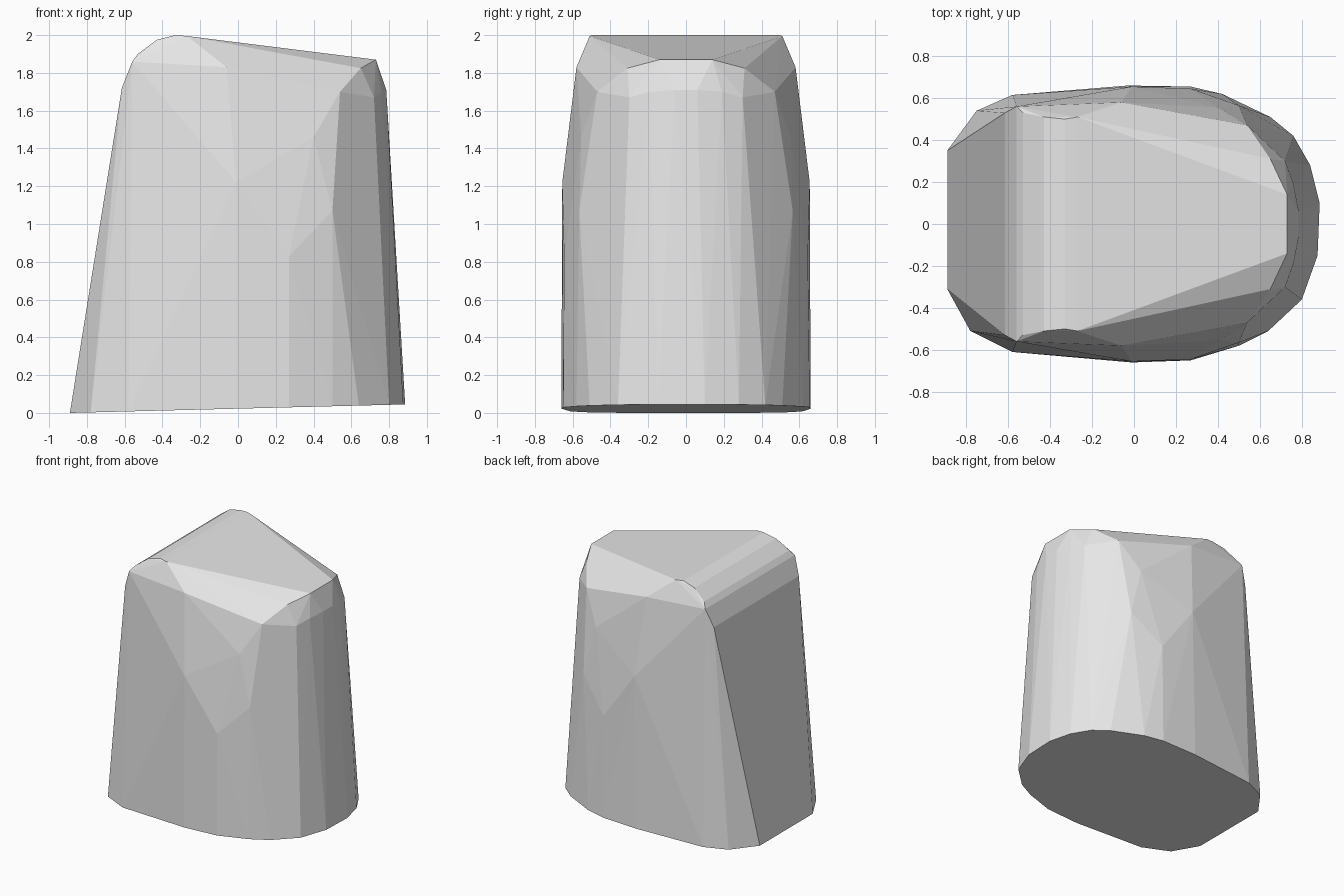
import bpy, bmesh

if "Cube" in bpy.data.objects:
    bpy.data.objects.remove(bpy.data.objects["Cube"])

# Flat grey
grey = bpy.data.materials.new("plain grey")
grey.diffuse_color = (0.8, 0.8, 0.8, 1)
grey.use_nodes = True
grey.node_tree.nodes["Principled BSDF"].inputs["Base Color"].default_value = grey.diffuse_color

# Bottom outline (x, y), lying on a slightly tilted base plane
base = [(-.89, .35), (-.75, .54), (-.58, .615), (-.03, .66), (.27, .655),
        (.42, .62), (.65, .51), (.76, .42), (.84, .28), (.885, .10),
        (.875, -.15), (.80, -.36), (.64, -.51), (.50, -.58), (.27, -.65),
        (-.01, -.66), (-.58, -.61), (-.78, -.51), (-.89, -.31)]
points = [(x, y, 0.0225 + 0.0254 * x) for x, y in base]

# Upper points, mirrored front to back
upper = [
    # rounded edge over the sloping left wall
    (-.615, .53, 1.72), (-.53, .53, 1.90), (-.43, .51, 1.975),
    (-.33, .50, 2.0), (-.27, .51, 1.995), (-.56, .56, 1.86),
    # side shoulders
    (-.06, .58, 1.83), (-.01, .655, 1.22), (.27, .645, .83),
    (.50, .565, 1.07), (.40, .555, 1.46), (.54, .47, 1.70),
    # rounded right end and its top rim
    (.65, .31, 1.825), (.73, .14, 1.87), (.72, .30, 1.67),
    (.76, .19, 1.70), (.785, .06, 1.71)]
points += [(x, s * y, z) for x, y, z in upper for s in (1, -1)]

# Faceted block wrapped round the points
bm = bmesh.new()
for p in points:
    bm.verts.new(p)
res = bmesh.ops.convex_hull(bm, input=bm.verts[:])
loose = [v for v in bm.verts if not v.link_faces]
bmesh.ops.delete(bm, geom=loose, context='VERTS')
bmesh.ops.dissolve_limit(bm, angle_limit=0.01, verts=bm.verts[:], edges=bm.edges[:])
bmesh.ops.recalc_face_normals(bm, faces=bm.faces[:])
mesh = bpy.data.meshes.new("faceted_block")
bm.to_mesh(mesh)
bm.free()
mesh.materials.append(grey)
block = bpy.data.objects.new("faceted_block", mesh)
bpy.context.collection.objects.link(block)
